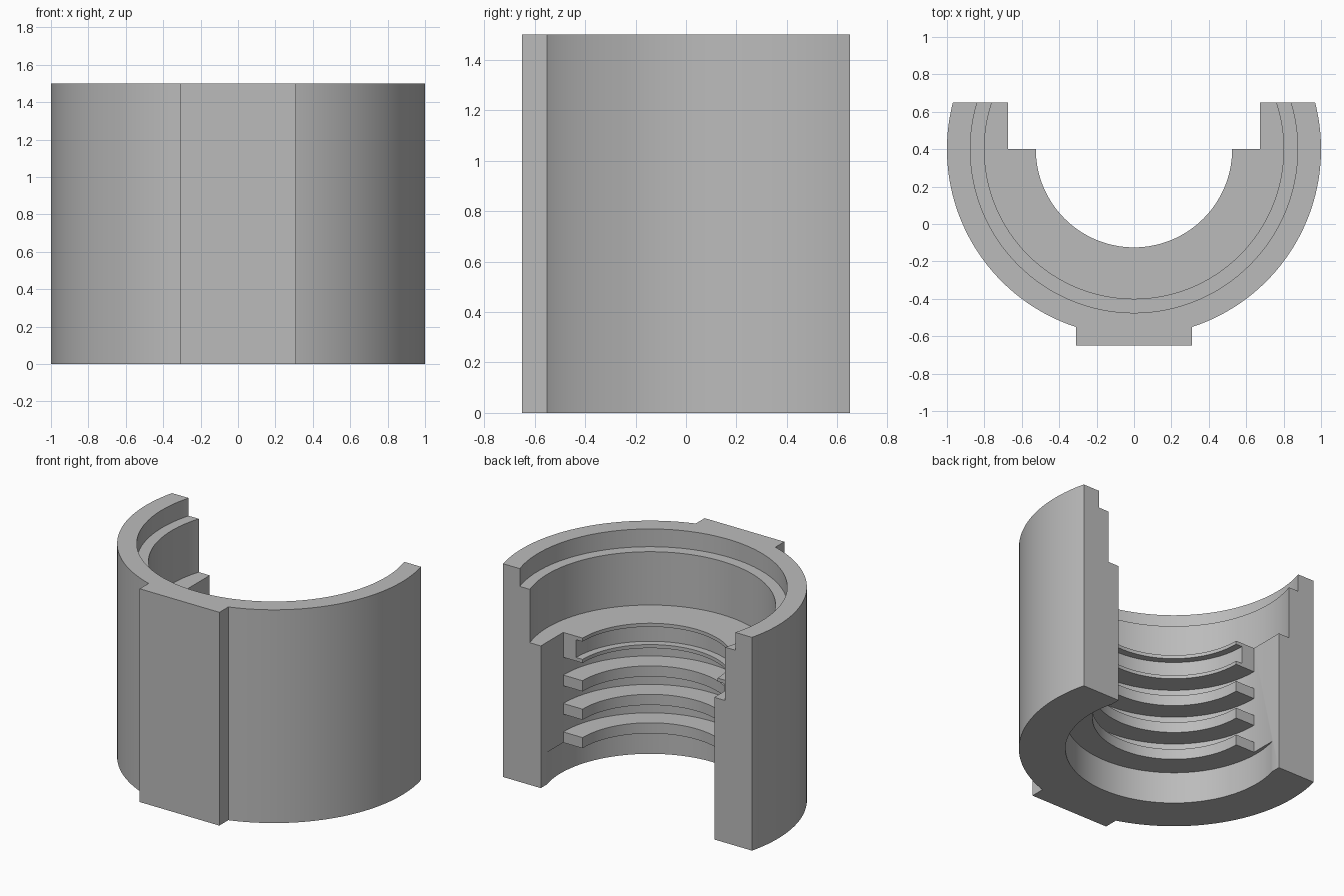
import bpy, bmesh
from math import sin, cos, asin, pi, radians
from mathutils import Vector

default = bpy.data.objects.get("Cube")
if default:
    bpy.data.objects.remove(default)

AXIS_Y = 0.4        # centre line of the bore
BACK_Y = 0.65       # flat cut at the back
HEIGHT = 1.5
BORE = 0.675
RIB = 0.525
STEPS = 64          # segments per half turn

grey = bpy.data.materials.new("plain grey")
grey.use_nodes = True
grey.diffuse_color = (0.5, 0.5, 0.5, 1)
grey.node_tree.nodes["Principled BSDF"].inputs["Base Color"].default_value = (0.5, 0.5, 0.5, 1)


def make_object(name, bm):
    bmesh.ops.recalc_face_normals(bm, faces=bm.faces)
    mesh = bpy.data.meshes.new(name)
    bm.to_mesh(mesh)
    bm.free()
    mesh.materials.append(grey)
    obj = bpy.data.objects.new(name, mesh)
    bpy.context.collection.objects.link(obj)
    return obj


def smooth(obj):
    obj.data.polygons.foreach_set("use_smooth", [True] * len(obj.data.polygons))
    obj.data.set_sharp_from_angle(angle=radians(25))


def arc(radius, start, end, steps):
    angles = [start + (end - start) * i / steps for i in range(steps + 1)]
    return [(radius * cos(a), AXIS_Y + radius * sin(a)) for a in angles]


def prism(name, outline, z0, z1):
    bm = bmesh.new()
    base = bm.faces.new([bm.verts.new((x, y, z0)) for x, y in outline])
    top = bmesh.ops.extrude_face_region(bm, geom=[base])["geom"]
    verts = [g for g in top if isinstance(g, bmesh.types.BMVert)]
    bmesh.ops.translate(bm, verts=verts, vec=(0, 0, z1 - z0))
    return make_object(name, bm)


def half_ring(name, profile):
    """Sweep a closed (radius, z) section around the front half of the bore."""
    bm = bmesh.new()
    section = bm.faces.new([bm.verts.new((-r, AXIS_Y, z)) for r, z in profile])
    start = section.copy()
    bmesh.ops.spin(bm, geom=[section] + section.edges[:] + section.verts[:],
                   cent=(0, AXIS_Y, 0), axis=(0, 0, 1), angle=pi, steps=STEPS)
    bmesh.ops.remove_doubles(bm, verts=bm.verts, dist=1e-5)
    smooth(make_object(name, bm))


# Shell: open cylinder with a rectangular pad on the front
pad = 0.31
right_side = arc(1, asin(BACK_Y - AXIS_Y), asin(pad) - pi / 2, STEPS) + [(pad, -BACK_Y)]
left_side = [(-x, y) for x, y in reversed(right_side)]
shell = prism("shell", right_side + left_side, 0, HEIGHT)

# Bore: U-shaped channel, bottom recess and two stepped seats at the top
channel = [(BORE, 1.5)] + arc(BORE, 0, -pi, STEPS) + [(-BORE, 1.5)]
cutters = [prism("channel_cutter", channel, -1, 2)]
for name, radius, z0, z1 in (("bottom_recess_cutter", 0.70, -1, 0.225),
                             ("seat_cutter", 0.80, 1.0, 2),
                             ("rim_cutter", 0.875, 1.375, 2.5)):
    cutters.append(prism(name, arc(radius, 0, 2 * pi, 2 * STEPS)[:-1], z0, z1))

for cutter in cutters:
    mod = shell.modifiers.new(cutter.name, 'BOOLEAN')
    mod.operation = 'DIFFERENCE'
    mod.solver = 'EXACT'
    mod.object = cutter
graph = bpy.context.evaluated_depsgraph_get()
cut_mesh = bpy.data.meshes.new_from_object(shell.evaluated_get(graph))
shell.modifiers.clear()
shell.data = cut_mesh
for cutter in cutters:
    bpy.data.objects.remove(cutter)
smooth(shell)

# Three plain ribs inside the bore
for i in range(3):
    z = 0.225 + 0.2 * i
    half_ring(f"rib_{i + 1}", [(BORE, z), (RIB, z), (RIB, z + 0.075), (BORE, z + 0.075)])

# Top collar with a seal groove between two thin lips
groove = 0.575
half_ring("grooved_collar", [(BORE, 0.825), (RIB, 0.825), (RIB, 0.85), (groove, 0.85),
                             (groove, 0.975), (RIB, 0.975), (RIB, 1.0), (BORE, 1.0)])
